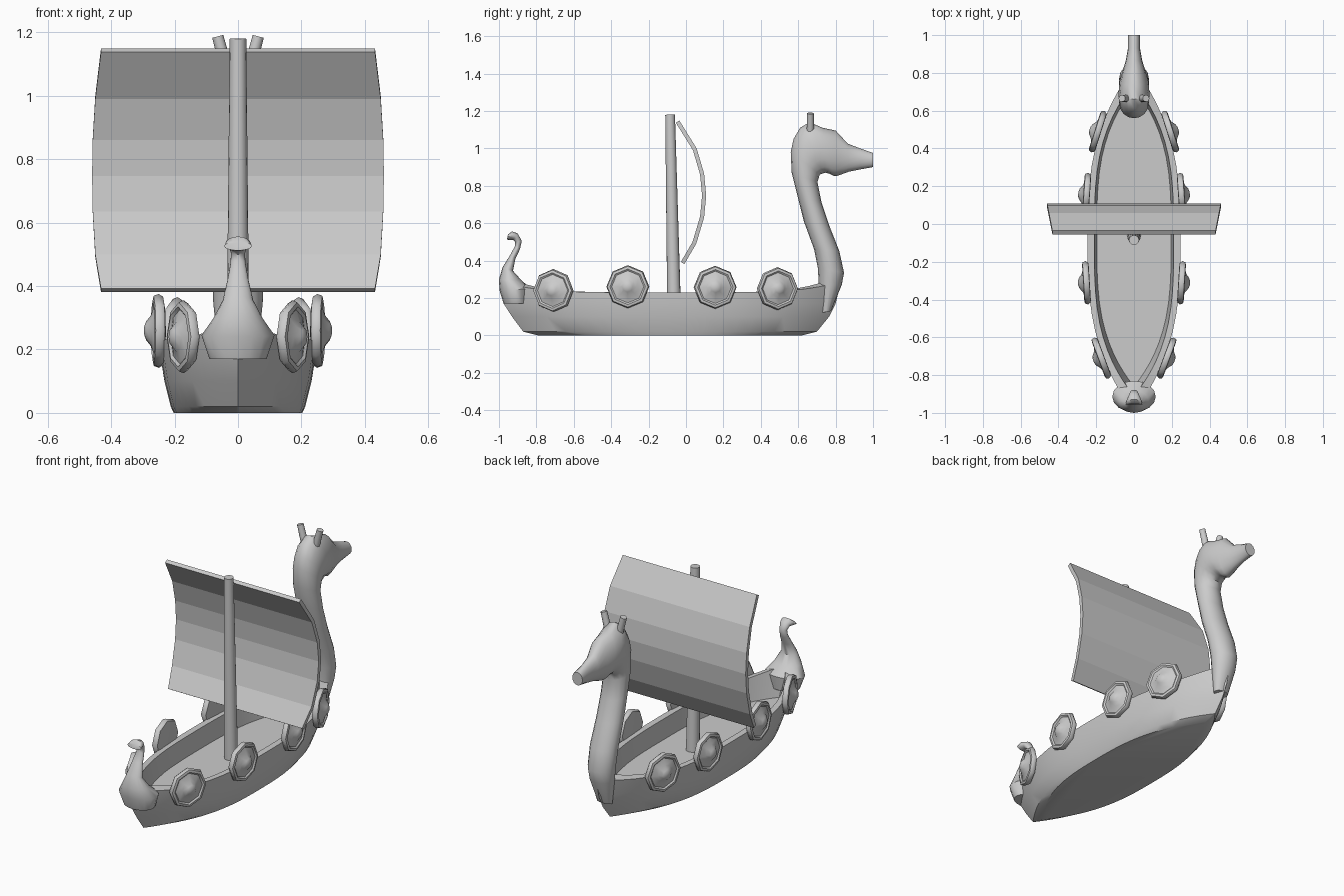
import bpy, bmesh, math
from mathutils import Matrix, Vector

if "Cube" in bpy.data.objects:
    bpy.data.objects.remove(bpy.data.objects["Cube"])


def make(name, verts, faces, smooth=35):
    me = bpy.data.meshes.new(name)
    me.from_pydata(verts, [], faces)
    bm = bmesh.new()
    bm.from_mesh(me)
    bmesh.ops.remove_doubles(bm, verts=bm.verts, dist=1e-5)
    bmesh.ops.recalc_face_normals(bm, faces=bm.faces)
    bm.to_mesh(me)
    bm.free()
    ob = bpy.data.objects.new(name, me)
    bpy.context.collection.objects.link(ob)
    if smooth:
        bpy.ops.object.select_all(action='DESELECT')
        ob.select_set(True)
        bpy.context.view_layer.objects.active = ob
        bpy.ops.object.shade_smooth_by_angle(angle=math.radians(smooth))
    return ob


def skin(name, rings, smooth=35):
    """Bridge closed rings of equal length and cap both ends."""
    n = len(rings[0])
    verts = [p for r in rings for p in r]
    faces = [(k*n+i, k*n+(i+1) % n, (k+1)*n+(i+1) % n, (k+1)*n+i)
             for k in range(len(rings)-1) for i in range(n)]
    faces += [tuple(range(n))[::-1], tuple(range((len(rings)-1)*n, len(rings)*n))]
    return make(name, verts, faces, smooth)


def loft(name, sections, n=16):
    """Each section: back (y, z), front (y, z), half width."""
    rings = []
    for ya, za, yb, zb, w in sections:
        a, b = Vector((0, ya, za)), Vector((0, yb, zb))
        c, h = (a+b)/2, (b-a)/2
        rings.append([c + h*math.cos(t) + Vector((w*math.sin(t), 0, 0))
                      for t in (2*math.pi*i/n for i in range(n))])
    return skin(name, rings, 50)


# Hull: waterline loops from the bottom up, over the rim and down to the deck
def loop(y0, y1, w, z, rise=0.0, p=2.8, n=56):
    pts = []
    for i in range(n):
        a = 2*math.pi*i/n
        u = abs(math.cos(a))
        x = w*(1-u**p)*(1 if math.sin(a) >= 0 else -1)
        pts.append((x, (y0+y1)/2+(y1-y0)/2*math.cos(a), z+rise*u**5))
    return pts


skin("hull", [
    loop(-0.79, 0.62, 0.203, 0.0),
    loop(-0.87, 0.70, 0.212, 0.02),
    loop(-0.93, 0.765, 0.232, 0.10),
    loop(-0.975, 0.80, 0.243, 0.17),
    loop(-0.997, 0.83, 0.247, 0.23, 0.06),
    loop(-0.91, 0.745, 0.21, 0.23, 0.06, 3.2),
    loop(-0.86, 0.72, 0.197, 0.12, 0.0, 3.2)])

# Prow: neck and animal head in one loft
loft("neck_and_head", [
    (.72, .12, .775, .13, .045), (.71, .27, .833, .27, .07),
    (.705, .36, .845, .335, .078), (.685, .46, .82, .45, .08),
    (.63, .61, .765, .59, .077), (.595, .75, .725, .71, .075),
    (.565, .87, .703, .82, .075), (.56, .98, .715, .86, .078),
    (.575, 1.05, .745, .87, .08), (.61, 1.11, .765, .865, .082),
    (.66, 1.14, .78, .857, .08), (.73, 1.11, .79, .853, .075),
    (.80, 1.095, .81, .853, .062), (.865, 1.025, .87, .875, .043),
    (.93, 1.0, .93, .887, .032), (1.0, .975, 1.0, .90, .033)])

# Stern: curled tail
loft("stern_tail", [
    (-.975, .17, -.84, .17, .09), (-.997, .24, -.83, .25, .115),
    (-1.0, .30, -.88, .295, .078), (-.98, .365, -.925, .345, .048),
    (-.94, .43, -.912, .41, .033), (-.913, .48, -.888, .46, .024),
    (-.913, .50, -.878, .505, .022), (-.925, .51, -.90, .545, .03),
    (-.94, .51, -.93, .556, .04), (-.957, .512, -.952, .54, .044)])


# Horns and mast: tapered round posts
def post(name, a, b, ra, rb, n=12):
    a, b = Vector(a), Vector(b)
    q = (b-a).to_track_quat('Z', 'Y')
    skin(name, [[c + q @ Vector((r*math.cos(2*math.pi*i/n), r*math.sin(2*math.pi*i/n), 0))
                 for i in range(n)] for c, r in ((a, ra), (b, rb))])


for s, side in ((-1, "left"), (1, "right")):
    post("horn_"+side, (s*.035, .665, 1.08), (s*.064, .665, 1.187), .02, .018)
post("mast", (0, -.063, .11), (0, -.085, 1.18), .037, .026, 16)

# Sail: bowed strip with thickness, widest in the middle
arc = [(-.045, 1.143, .432), (.047, .995, .45), (.086, .863, .458), (.097, .747, .46),
       (.086, .633, .458), (.045, .495, .45), (-.018, .387, .432)]
rings = []
for i, (y, z, w) in enumerate(arc):
    p, q = arc[max(i-1, 0)], arc[min(i+1, 6)]
    nrm = Vector((-(q[1]-p[1]), q[0]-p[0])).normalized()*.011
    rings.append([(sx*w, y+d*nrm.x, z+d*nrm.y)
                  for sx, d in ((-1, -1), (1, -1), (1, 1), (-1, 1))])
skin("sail", rings, 0)


# Shields: octagonal discs with raised rim and boss, along both sides
def hull_x(y):
    return .243*(1-abs((y+.083)/.914)**2.8)


prof = [(.09, -.004), (.106, -.002), (.115, .012), (.109, .028), (.095, .031),
        (.086, .024), (.048, .036), (.028, .052), (.012, .058)]
for k, (y, z) in enumerate([(-.705, .24), (-.31, .26), (.155, .257), (.485, .25)]):
    x = hull_x(y)
    yaw = math.atan2(-(hull_x(y+.08)-hull_x(y-.08))/.16, 1)
    m = Matrix.Translation((x, y, z)) @ Matrix.Rotation(yaw, 4, 'Z')
    right = [[m @ Vector((h, r*math.sin(math.pi*i/4), r*math.cos(math.pi*i/4)))
              for i in range(8)] for r, h in prof]
    skin(f"shield_right_{k+1}", right, 50)
    skin(f"shield_left_{k+1}", [[(-v.x, v.y, v.z) for v in r] for r in right], 50)
